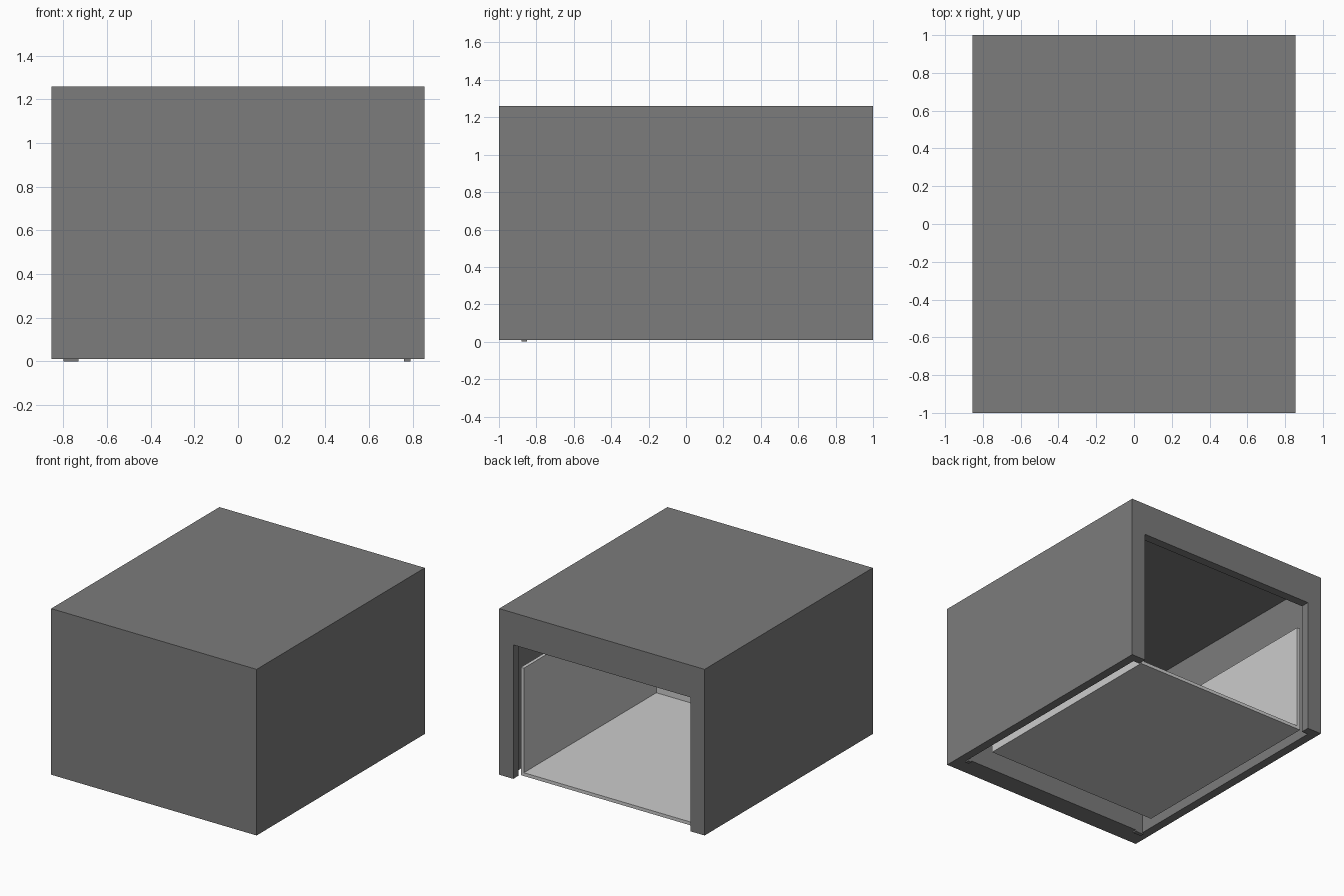
import bpy

if "Cube" in bpy.data.objects:
    bpy.data.objects.remove(bpy.data.objects["Cube"])


def box(name, x, y, z, mat=None):
    """Axis-aligned box given by its (min, max) range on each axis."""
    bpy.ops.mesh.primitive_cube_add(size=1)
    ob = bpy.context.object
    ob.name = name
    ranges = (x, y, z)
    for v in ob.data.vertices:
        v.co = [r[1] if c > 0 else r[0] for c, r in zip(v.co, ranges)]
    if mat:
        ob.data.materials.append(mat)
    return ob


def cut(target, *cutters):
    """Subtract the cutter boxes from the target and remove them."""
    for c in cutters:
        mod = target.modifiers.new("cut", 'BOOLEAN')
        mod.operation = 'DIFFERENCE'
        mod.solver = 'EXACT'
        mod.object = c
        bpy.context.view_layer.objects.active = target
        bpy.ops.object.modifier_apply(modifier=mod.name)
        bpy.data.objects.remove(c, do_unlink=True)


dark = bpy.data.materials.new("dark_grey")
dark.diffuse_color = (0.2, 0.2, 0.2, 1)
dark.use_nodes = True
dark.node_tree.nodes["Principled BSDF"].inputs["Base Color"].default_value = dark.diffuse_color

# Outer shell: thick front wall, open underneath, doorway in the back
shell = box("outer_shell", (-0.855, 0.855), (-1, 1), (0.01, 1.26), dark)
cut(shell,
    box("cavity", (-0.79, 0.79), (-0.85, 0.935), (-0.2, 1.195)),
    box("doorway", (-0.738, 0.738), (0.8, 1.2), (-0.2, 1.018)))

# Inner tray: thin floor, two sides and a front wall, open at top and back
tray = box("inner_tray", (-0.72, 0.72), (-0.675, 0.935), (0.018, 0.83))
cut(tray, box("tray_hollow", (-0.695, 0.695), (-0.64, 1.2), (0.043, 1.1)))

# Small feet under the front wall
box("left_foot", (-0.80, -0.73), (-0.88, -0.85), (0, 0.02), dark)
box("right_foot", (0.76, 0.79), (-0.88, -0.85), (0, 0.02), dark)
